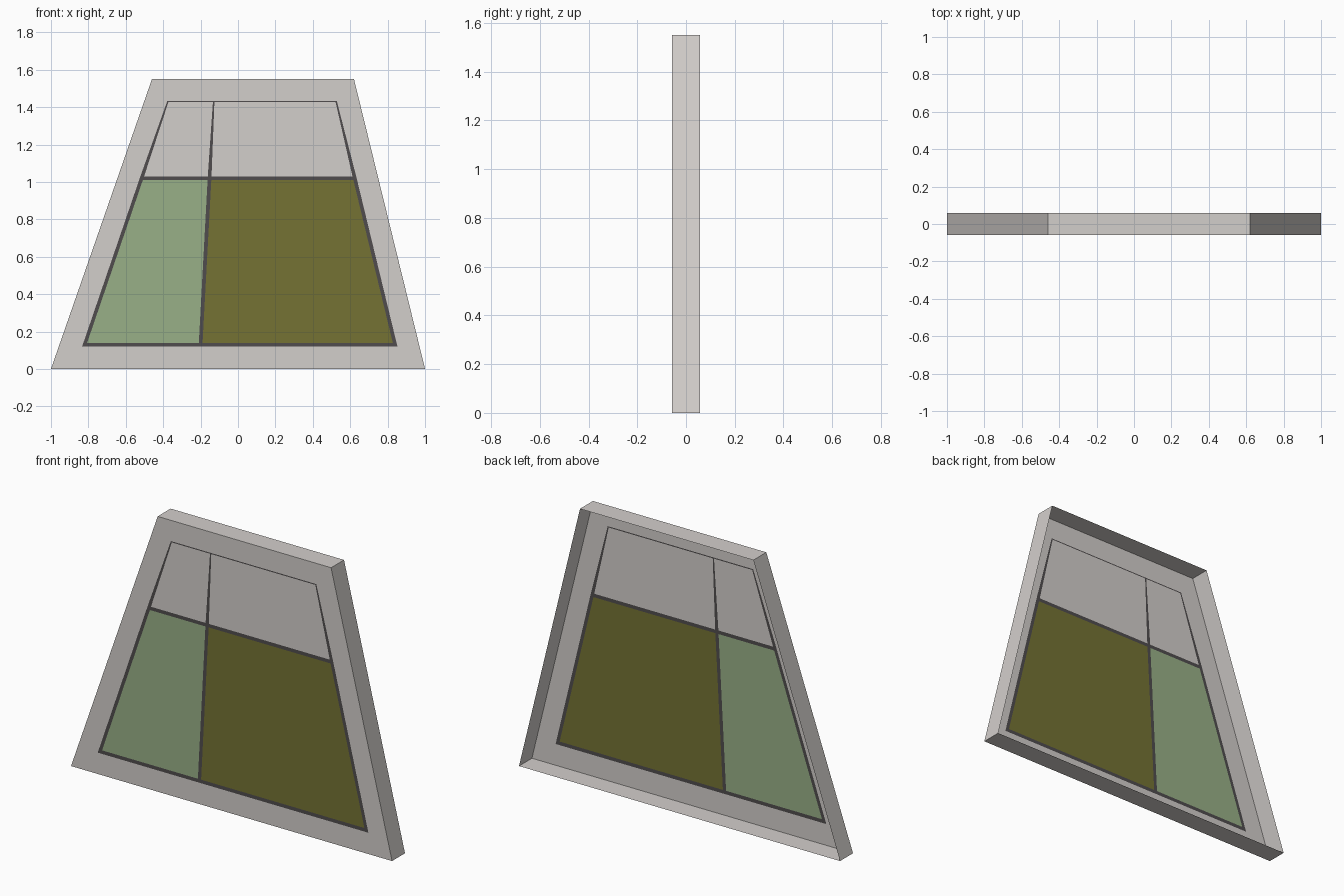
import bpy, bmesh

if "Cube" in bpy.data.objects:
    bpy.data.objects.remove(bpy.data.objects["Cube"])

Y = 0.0575           # half depth of the rim
H = 1.55             # height


def mat(name, rgb):
    m = bpy.data.materials.new(name)
    m.diffuse_color = (*rgb, 1)
    m.use_nodes = True
    m.node_tree.nodes["Principled BSDF"].inputs["Base Color"].default_value = m.diffuse_color
    return m


stone = mat("pale_grey", (0.65, 0.62, 0.60))
lead = mat("dark_lead", (0.08, 0.073, 0.075))
green = mat("sage_green", (0.315, 0.435, 0.245))
olive = mat("olive", (0.177, 0.170, 0.034))


def make(name, bm, mats):
    me = bpy.data.meshes.new(name)
    bm.to_mesh(me)
    bm.free()
    for m in mats:
        me.materials.append(m)
    ob = bpy.data.objects.new(name, me)
    bpy.context.collection.objects.link(ob)
    return ob


def columns(z):
    """x positions across the panel at height z, with bar edges"""
    w = 0.010 if z < 1.035 else 0.004
    t = (z - 0.13) / 1.30
    left, mid, right = -0.82 + 0.445 * t, -0.20 + 0.07 * t, 0.84 - 0.315 * t
    xs = [-1 + 0.54 * z / H]
    for c in (left, mid, right):
        xs += [c - w, c + w]
    return xs + [1 - 0.38 * z / H]


# front panel: a sloped grid of cells coloured by row and column
rows = [0, 0.12, 0.14, 1.01, 1.03, 1.427, 1.433, H]
bm = bmesh.new()
grid = [[bm.verts.new((x, -Y, z)) for x in columns(z)] for z in rows]
for r in range(7):
    for c in range(7):
        f = bm.faces.new((grid[r][c], grid[r][c + 1],
                          grid[r + 1][c + 1], grid[r + 1][c]))
        inside = 1 <= r <= 5 and 1 <= c <= 5
        if inside and (r % 2 == 1 or c % 2 == 1):
            f.material_index = 1          # lead bars
        elif inside and r == 2:
            f.material_index = 2 if c == 2 else 3   # lower panes
make("window_panel", bm, [stone, lead, green, olive])

# rim: thin outer walls running back from the panel, open at the rear
bm = bmesh.new()
outline = [(-1, 0), (1, 0), (0.62, H), (-0.46, H)]
front = [bm.verts.new((x, -Y, z)) for x, z in outline]
back = [bm.verts.new((x, Y, z)) for x, z in outline]
for i in range(4):
    j = (i + 1) % 4
    bm.faces.new((front[j], front[i], back[i], back[j]))
make("outer_rim", bm, [stone])
